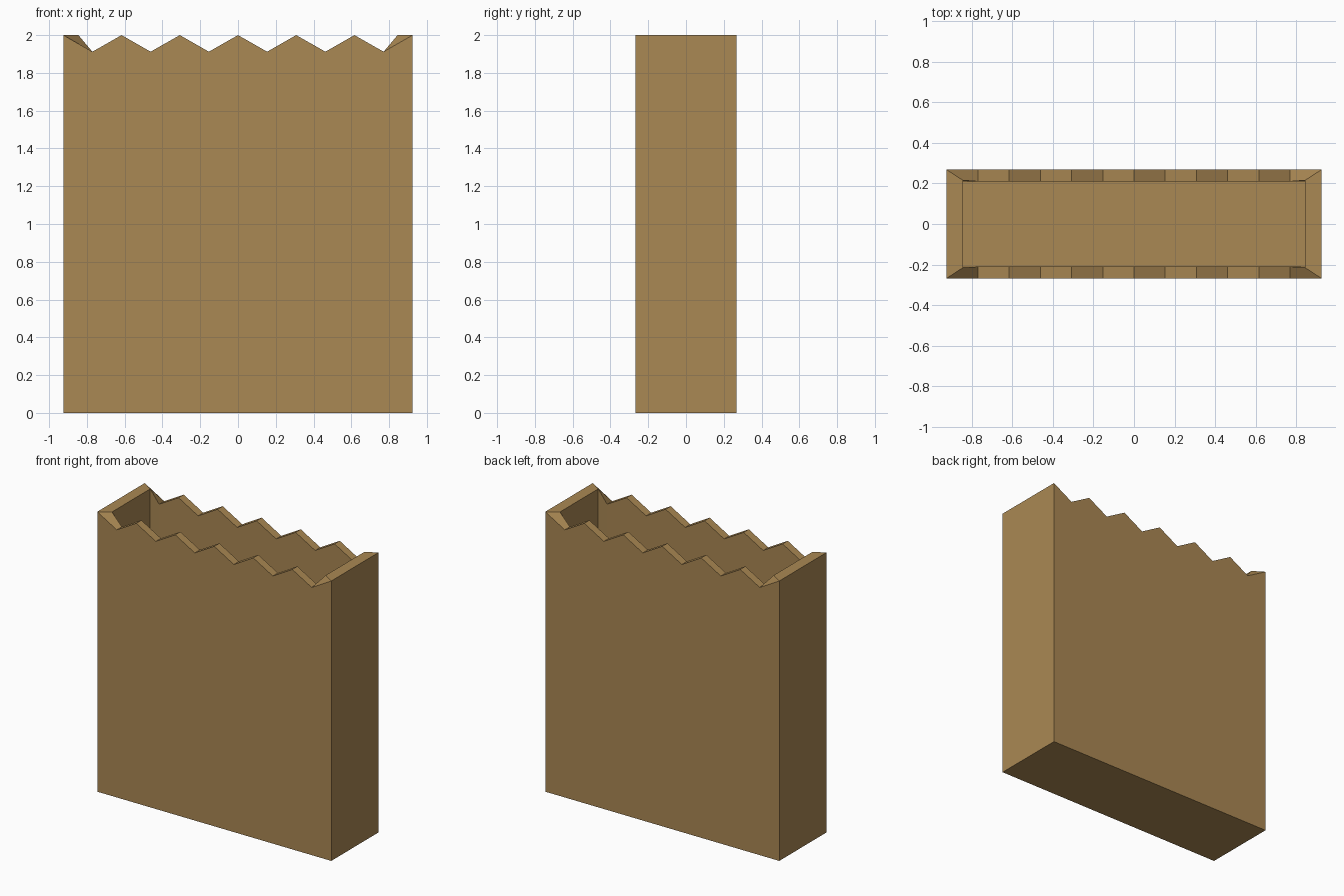
import bpy, bmesh

if "Cube" in bpy.data.objects:
    bpy.data.objects.remove(bpy.data.objects["Cube"])

W, D, H = 0.925, 0.268, 2.0      # outer half width, half depth, height
IW, ID = 0.845, 0.21             # inner half width, half depth
FLOOR, VALLEY, N = 0.06, 1.912, 12

paper = bpy.data.materials.new("kraft paper brown")
paper.diffuse_color = (0.402, 0.246, 0.087, 1)
paper.use_nodes = True
paper.node_tree.nodes["Principled BSDF"].inputs["Base Color"].default_value = paper.diffuse_color


def ring(bm, half_w, half_d, z_bottom, corner_d):
    """Zigzag top loop and matching flat bottom loop, front then back."""
    top, bottom = [], []
    for side in (-1, 1):
        for i in range(N + 1):
            x = -W + 2 * W * i / N
            end = i in (0, N)
            if end:
                x = half_w if i else -half_w
            z = VALLEY if i % 2 else H
            y = corner_d if end else half_d
            top.append(bm.verts.new((-side * x, side * y, z)) if side > 0
                       else bm.verts.new((x, -y, z)))
            bottom.append(bm.verts.new((-side * x if side > 0 else x, side * half_d, z_bottom)))
    return top, bottom


def bridge(bm, a, b):
    n = len(a)
    for i in range(n):
        j = (i + 1) % n
        bm.faces.new((a[i], a[j], b[j], b[i]))


bm = bmesh.new()
outer_top, outer_bottom = ring(bm, W, D, 0, D)
inner_top, inner_bottom = ring(bm, IW, ID, FLOOR, ID + 0.006)

# outer walls, inner walls, toothed rim
bridge(bm, outer_bottom, outer_top)
bridge(bm, inner_top, inner_bottom)
bridge(bm, outer_top, inner_top)
# underside and inside floor
bm.faces.new(outer_bottom)
bm.faces.new(inner_bottom)
bmesh.ops.recalc_face_normals(bm, faces=bm.faces)

mesh = bpy.data.meshes.new("paper_bag")
bm.to_mesh(mesh)
bm.free()
mesh.materials.append(paper)
bag = bpy.data.objects.new("paper_bag", mesh)
bpy.context.collection.objects.link(bag)
